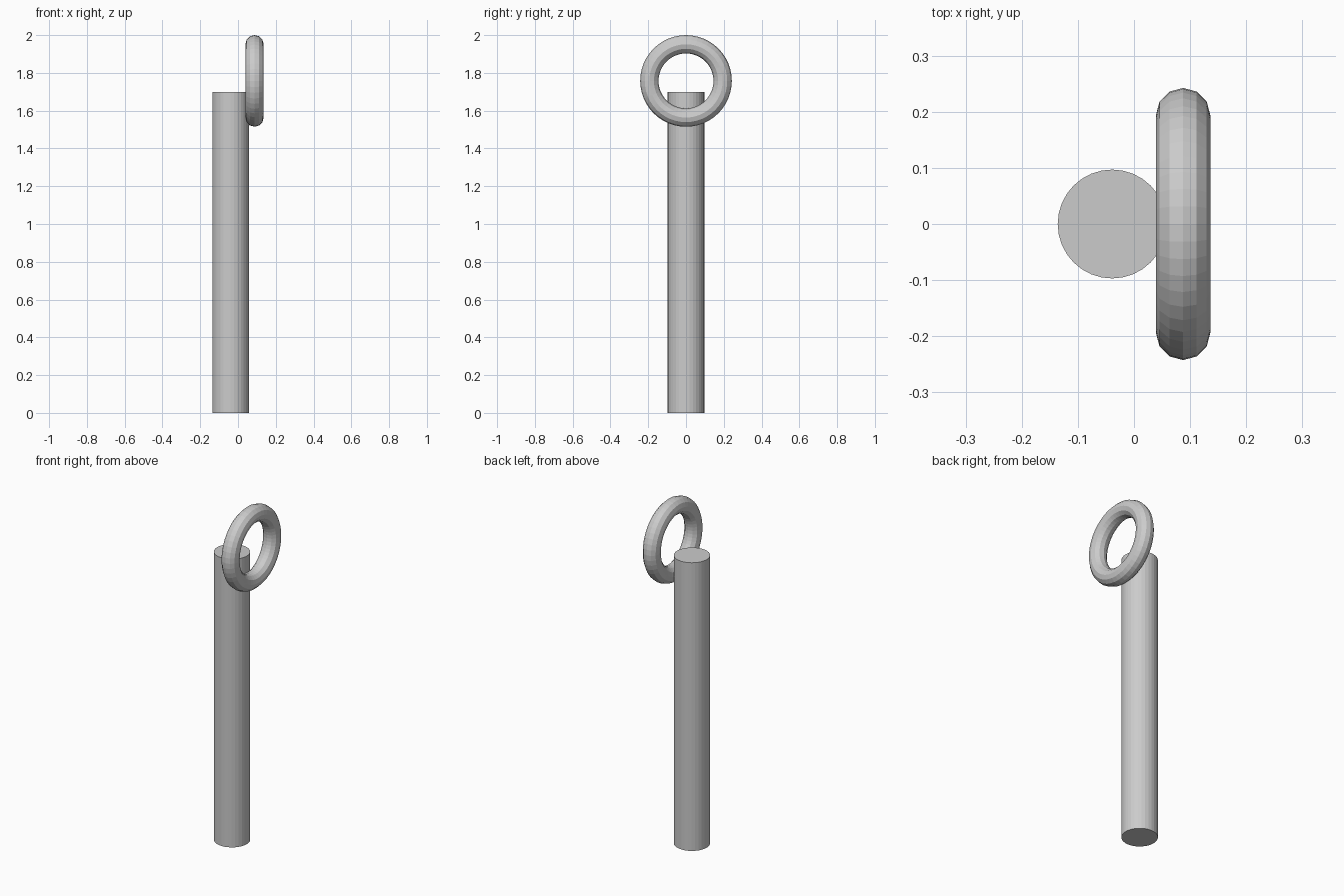
import bpy
from math import radians

if "Cube" in bpy.data.objects:
    bpy.data.objects.remove(bpy.data.objects["Cube"])

# Upright post
post_height = 1.70
bpy.ops.mesh.primitive_cylinder_add(vertices=32, radius=0.097, depth=post_height,
                                    location=(-0.039, 0, post_height / 2))
bpy.context.object.name = "post"

# Ring fixed to the right side of the post top, axis along x
bpy.ops.mesh.primitive_torus_add(major_segments=48, minor_segments=12,
                                 major_radius=0.194, minor_radius=0.0485,
                                 location=(0.0875, 0, 1.7575),
                                 rotation=(0, radians(90), 0))
bpy.context.object.name = "ring"

# Faceted look on both parts
for name in ("post", "ring"):
    bpy.data.objects[name].data.shade_flat()
